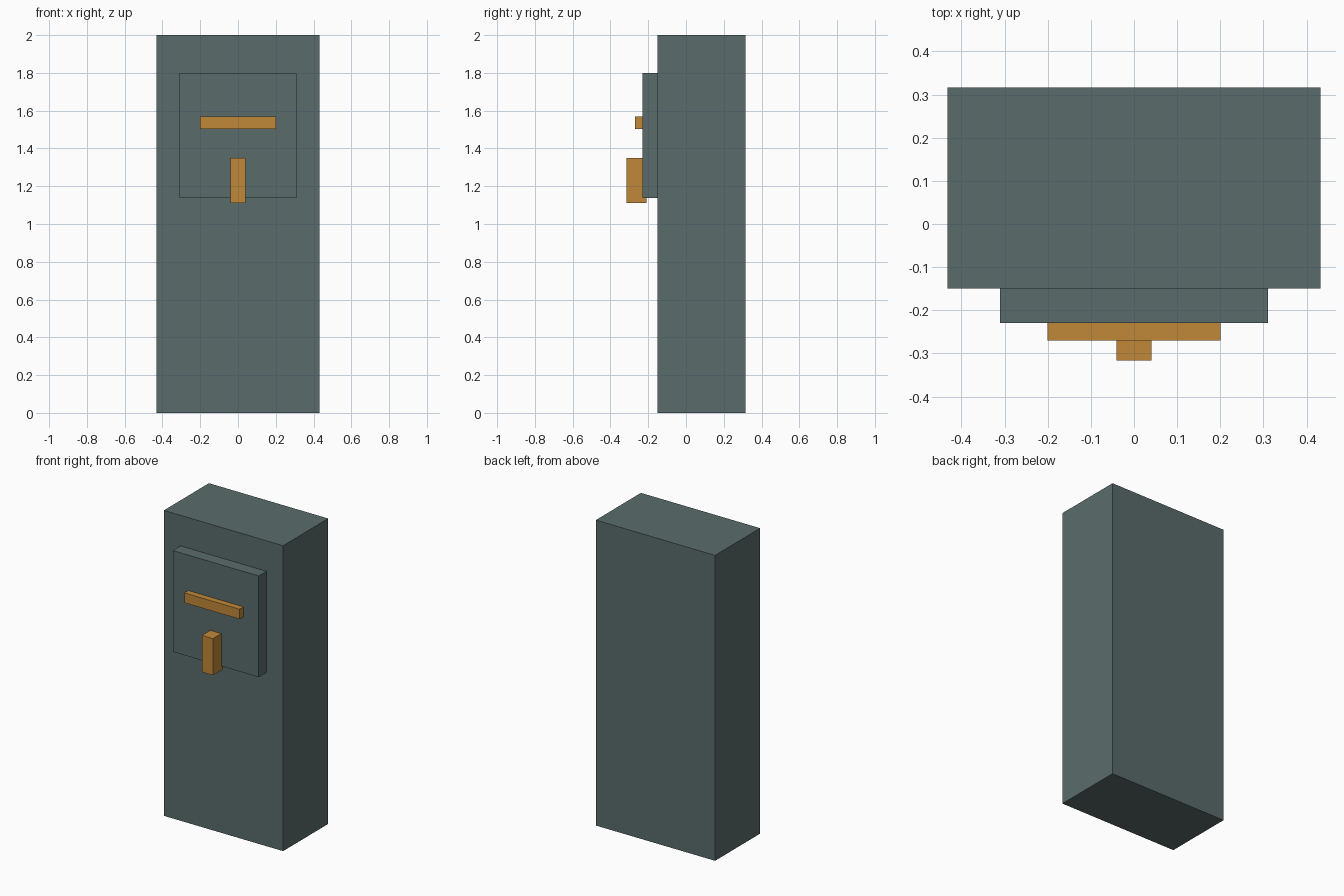
import bpy
import bmesh
from mathutils import Vector

if "Cube" in bpy.data.objects:
    bpy.data.objects.remove(bpy.data.objects["Cube"])


def material(name, rgb):
    mat = bpy.data.materials.new(name)
    mat.diffuse_color = (*rgb, 1.0)
    mat.use_nodes = True
    mat.node_tree.nodes["Principled BSDF"].inputs["Base Color"].default_value = mat.diffuse_color
    return mat


def box(name, x_half, y_range, z_range, mat):
    """Flat-faced block centred on x = 0."""
    bm = bmesh.new()
    bmesh.ops.create_cube(bm, size=1.0)
    size = Vector((2 * x_half, y_range[1] - y_range[0], z_range[1] - z_range[0]))
    bmesh.ops.scale(bm, vec=size, verts=bm.verts)
    mesh = bpy.data.meshes.new(name)
    bm.to_mesh(mesh)
    bm.free()
    mesh.materials.append(mat)
    obj = bpy.data.objects.new(name, mesh)
    obj.location = (0, sum(y_range) / 2, sum(z_range) / 2)
    bpy.context.collection.objects.link(obj)
    return obj


slate = material("slate_grey", (0.102, 0.150, 0.147))
amber = material("amber", (0.533, 0.246, 0.042))

# Tall slab and the raised panel on its front
box("body", 0.432, (-0.15, 0.316), (0.0, 2.0), slate)
box("front_panel", 0.311, (-0.23, -0.15), (1.137, 1.80), slate)

# Fittings on the panel: horizontal bar and upright block
box("horizontal_bar", 0.20, (-0.27, -0.225), (1.503, 1.568), amber)
box("upright_block", 0.04, (-0.316, -0.21), (1.11, 1.35), amber)
